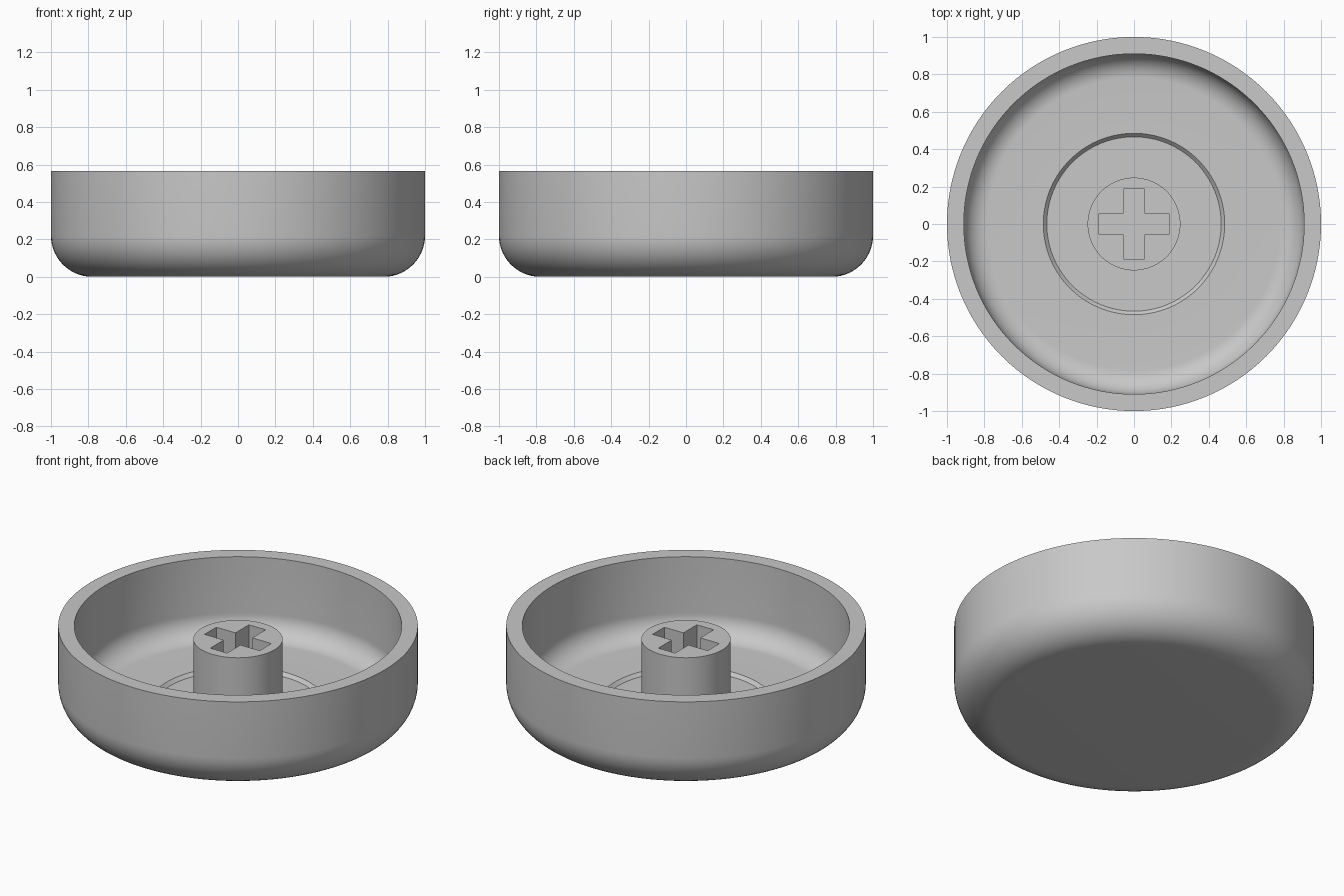
import bpy
import bmesh
from math import cos, sin, pi, tau, radians
from mathutils import Matrix

cube = bpy.data.objects.get("Cube")
if cube:
    bpy.data.objects.remove(cube, do_unlink=True)

SEGMENTS = 128
HEIGHT, FLOOR, RECESS = 0.565, 0.09, 0.07
WALL = 0.09
FILLET = 0.22
STEM_RADIUS, STEM_TOP = 0.248, 0.485
ARM_LENGTH, ARM_WIDTH = 0.374, 0.114

grey = bpy.data.materials.new("light grey plastic")
grey.use_nodes = True
colour = (0.58, 0.58, 0.58, 1)
grey.diffuse_color = colour
grey.node_tree.nodes["Principled BSDF"].inputs["Base Color"].default_value = colour


def add_object(name, bm):
    bmesh.ops.recalc_face_normals(bm, faces=bm.faces)
    mesh = bpy.data.meshes.new(name)
    bm.to_mesh(mesh)
    bm.free()
    mesh.materials.append(grey)
    obj = bpy.data.objects.new(name, mesh)
    bpy.context.collection.objects.link(obj)
    return obj


def fillet(radius, steps=14):
    """Quarter arc from the flat bottom up to the wall."""
    centre_r, centre_z = 1 - FILLET, FILLET
    angles = [pi / 2 * i / steps for i in range(steps + 1)]
    return [(centre_r + radius * sin(a), centre_z - radius * cos(a)) for a in angles]


def revolve(name, profile):
    bm = bmesh.new()
    verts = [bm.verts.new((r, 0, z)) for r, z in profile]
    edges = [bm.edges.new(pair) for pair in zip(verts, verts[1:])]
    bmesh.ops.spin(bm, geom=verts + edges, cent=(0, 0, 0), axis=(0, 0, 1),
                   angle=tau, steps=SEGMENTS)
    bmesh.ops.remove_doubles(bm, verts=bm.verts, dist=0.0001)
    return add_object(name, bm)


def smooth(obj):
    bpy.ops.object.select_all(action="DESELECT")
    obj.select_set(True)
    bpy.context.view_layer.objects.active = obj
    bpy.ops.object.shade_smooth_by_angle(angle=radians(30))


# Cap shell: rounded outside, rim, rounded inside, shallow chamfered recess
outside = [(0, 0)] + fillet(FILLET) + [(1, HEIGHT)]
inside = [(1 - WALL, HEIGHT)] + fillet(FILLET - WALL)[::-1]
recess = [(0.485, FLOOR), (0.466, RECESS), (0, RECESS)]
smooth(revolve("cap_shell", outside + inside + recess))

# Round stem standing in the recess
stem = revolve("stem", [(0, RECESS - 0.02), (STEM_RADIUS, RECESS - 0.02),
                        (STEM_RADIUS, STEM_TOP), (0, STEM_TOP)])

# Cross-shaped socket cut down through the stem
bm = bmesh.new()
a, w = ARM_LENGTH / 2, ARM_WIDTH / 2
quarter = [(a, -w), (a, w), (w, w)]
outline = []
for turn in range(4):
    c, s = round(cos(turn * pi / 2)), round(sin(turn * pi / 2))
    outline += [(c * x - s * y, s * x + c * y) for x, y in quarter]
base = bm.faces.new([bm.verts.new((x, y, 0)) for x, y in outline])
raised = bmesh.ops.extrude_face_region(bm, geom=[base])["geom"]
bmesh.ops.translate(bm, vec=(0, 0, 1),
                    verts=[v for v in raised if isinstance(v, bmesh.types.BMVert)])
cutter = add_object("socket_cutter", bm)
cutter.hide_render = True

socket = stem.modifiers.new("socket", "BOOLEAN")
socket.operation = "DIFFERENCE"
socket.solver = "EXACT"
socket.object = cutter
bpy.context.view_layer.objects.active = stem
bpy.ops.object.modifier_apply(modifier=socket.name)
bpy.data.objects.remove(cutter, do_unlink=True)
smooth(stem)
